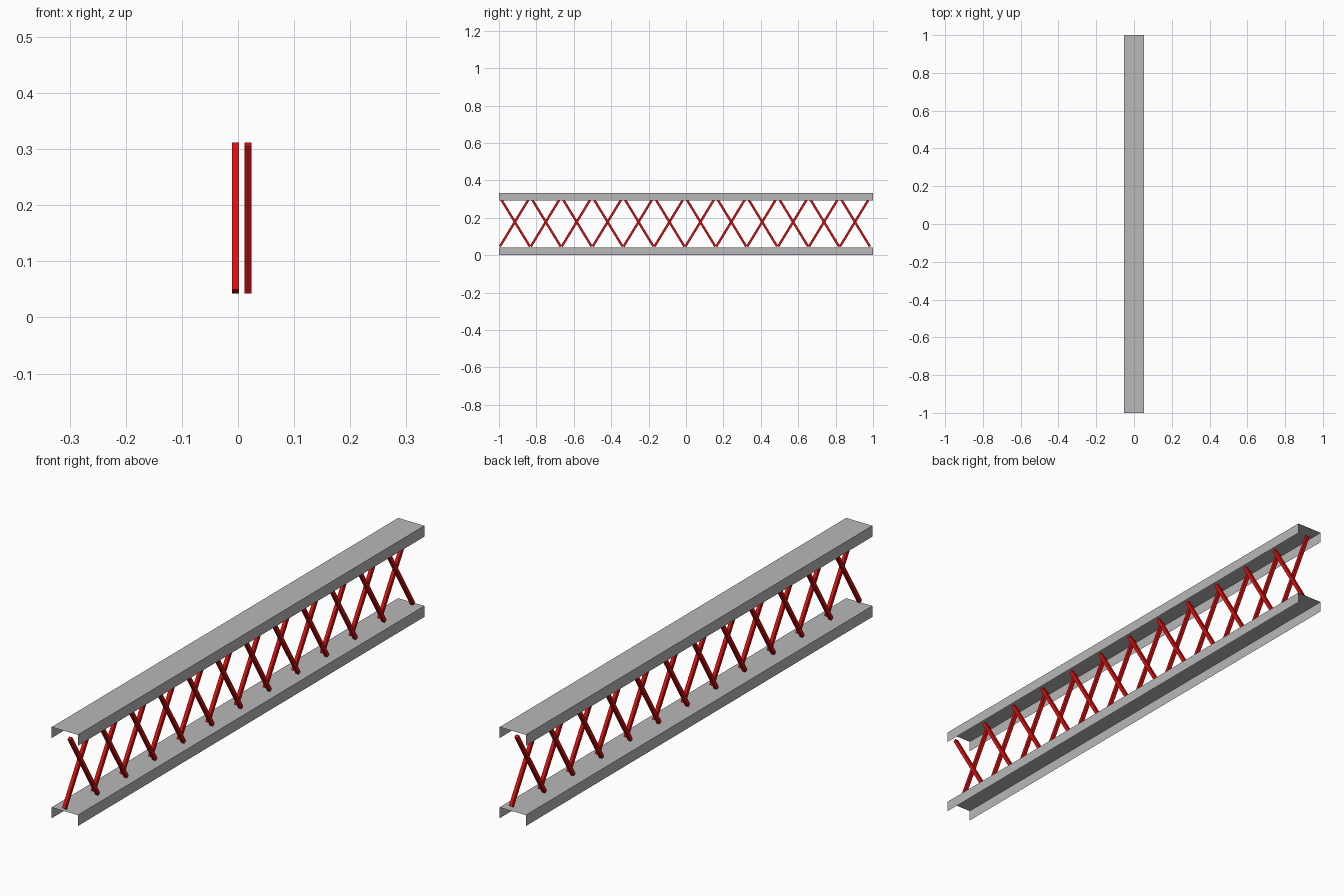
import bpy
import bmesh
import math
from mathutils import Matrix

LENGTH = 2.0
HALF_WIDTH = 0.053
FLANGE = 0.04
BAR = 0.0125
BAYS = 12
PITCH = 0.1653
FIRST_BAY = -0.915
MID_Z = 0.1775
RISE = 0.2625
RUN = 0.16

cube = bpy.data.objects.get("Cube")
if cube:
    bpy.data.objects.remove(cube, do_unlink=True)


def make_material(name, colour):
    mat = bpy.data.materials.new(name)
    mat.use_nodes = True
    mat.diffuse_color = colour
    mat.node_tree.nodes["Principled BSDF"].inputs["Base Color"].default_value = colour
    return mat


steel = make_material("grey_steel", (0.48, 0.48, 0.48, 1))
red = make_material("red_paint", (0.68, 0.005, 0.005, 1))


def finish(name, bm, mat):
    mesh = bpy.data.meshes.new(name)
    bm.to_mesh(mesh)
    bm.free()
    mesh.materials.append(mat)
    obj = bpy.data.objects.new(name, mesh)
    bpy.context.collection.objects.link(obj)
    return obj


# Thin sheet channel: a web with two flanges turned down
def channel(name, web_z):
    bm = bmesh.new()
    low = web_z - FLANGE
    profile = [(-HALF_WIDTH, low), (-HALF_WIDTH, web_z),
               (HALF_WIDTH, web_z), (HALF_WIDTH, low)]
    front = [bm.verts.new((x, -LENGTH / 2, z)) for x, z in profile]
    back = [bm.verts.new((x, LENGTH / 2, z)) for x, z in profile]
    for i in range(len(profile) - 1):
        bm.faces.new((front[i], front[i + 1], back[i + 1], back[i]))
    bmesh.ops.recalc_face_normals(bm, faces=bm.faces)
    if max(bm.faces, key=lambda f: f.calc_center_median().z).normal.z < 0:
        bmesh.ops.reverse_faces(bm, faces=bm.faces)
    return finish(name, bm, steel)


# Row of parallel square bars, all leaning the same way along y
def diagonals(name, x, lean):
    bm = bmesh.new()
    tilt = Matrix.Rotation(-lean * math.atan2(RUN, RISE), 4, "X")
    size = Matrix.Diagonal((BAR, BAR, math.hypot(RUN, RISE), 1))
    for i in range(BAYS):
        place = Matrix.Translation((x, FIRST_BAY + i * PITCH, MID_Z))
        bmesh.ops.create_cube(bm, size=1, matrix=place @ tilt @ size)
    return finish(name, bm, red)


channel("bottom_channel", FLANGE)
channel("top_channel", 0.333)
diagonals("rearward_bars", -0.0045, 1)
diagonals("forward_bars", 0.0175, -1)
